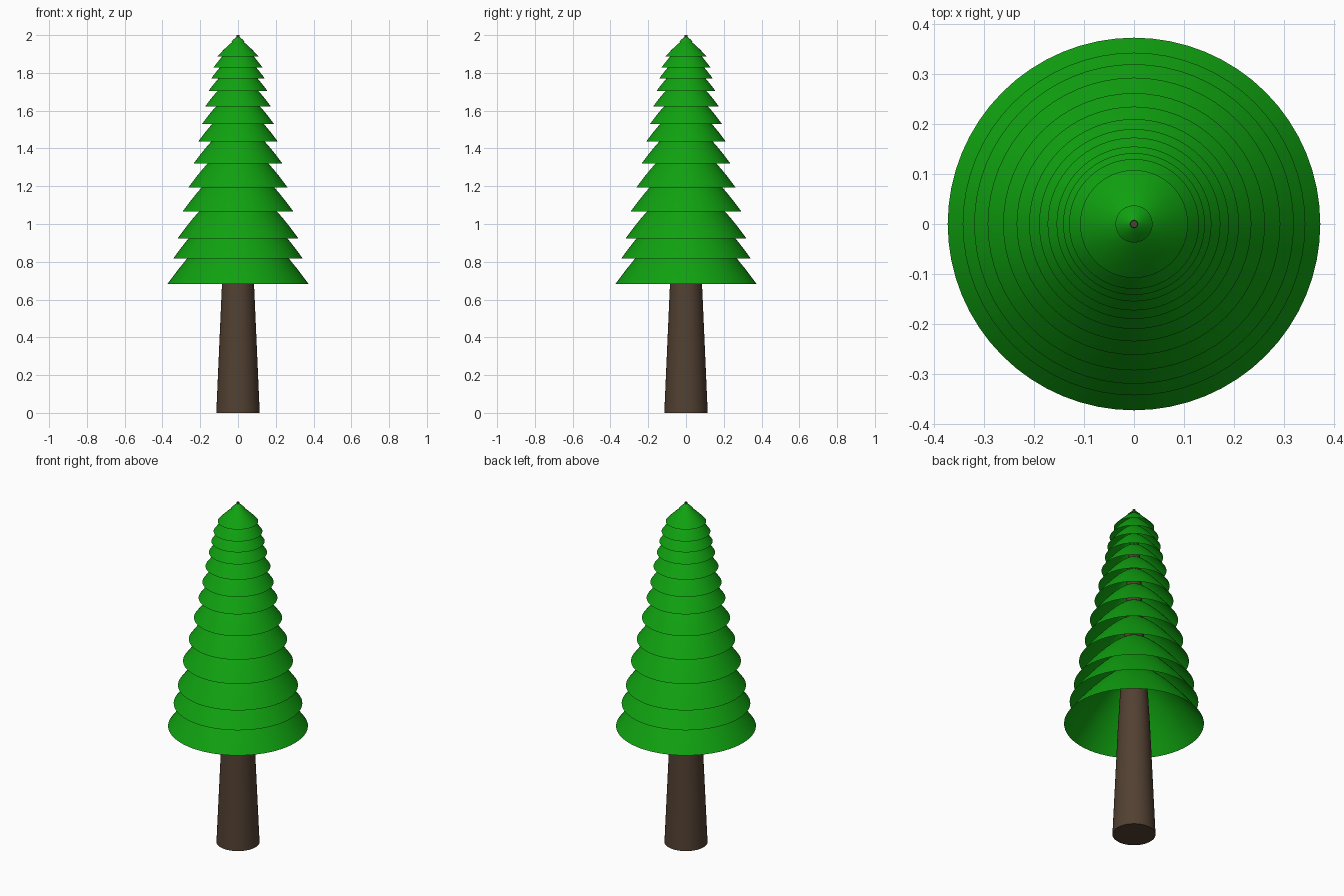
import bpy
import bmesh
import math

cube = bpy.data.objects.get("Cube")
if cube:
    bpy.data.objects.remove(cube, do_unlink=True)


def make_material(name, rgb):
    mat = bpy.data.materials.new(name)
    mat.use_nodes = True
    color = (*rgb, 1.0)
    mat.diffuse_color = color
    mat.node_tree.nodes["Principled BSDF"].inputs["Base Color"].default_value = color
    return mat


def lathe(name, profile, mat, sides=64, cap=False):
    """Revolve (radius, height) points around z, from bottom to top."""
    bm = bmesh.new()
    rings = []
    for r, z in profile:
        if r == 0:
            rings.append([bm.verts.new((0, 0, z))] * sides)
        else:
            rings.append([bm.verts.new((r * math.cos(math.tau * i / sides),
                                        r * math.sin(math.tau * i / sides), z))
                          for i in range(sides)])
    for low, high in zip(rings, rings[1:]):
        for i in range(sides):
            j = (i + 1) % sides
            corners = [low[i], low[j], high[j], high[i]]
            bm.faces.new(list(dict.fromkeys(corners)))
    if cap:
        bm.faces.new(rings[0][::-1])
        bm.faces.new(rings[-1])
    mesh = bpy.data.meshes.new(name)
    bm.to_mesh(mesh)
    bm.free()
    mesh.materials.append(mat)
    obj = bpy.data.objects.new(name, mesh)
    bpy.context.collection.objects.link(obj)
    bpy.ops.object.select_all(action="DESELECT")
    obj.select_set(True)
    bpy.context.view_layer.objects.active = obj
    bpy.ops.object.shade_smooth_by_angle(angle=math.radians(35))
    return obj


green = make_material("needle green", (0.005, 0.36, 0.005))
brown = make_material("bark brown", (0.085, 0.052, 0.032))

# Trunk: tapers all the way up to a fine tip
lathe("trunk", [(0.115, 0), (0.085, 0.68), (0.052, 1.25), (0.03, 1.75), (0.007, 2.0)],
      brown, cap=True)

# Foliage: open, rounded skirts given as (rim height, rim radius)
tiers = [(0.683, 0.373), (0.817, 0.343), (0.923, 0.32), (1.066, 0.293),
         (1.194, 0.262), (1.32, 0.235), (1.437, 0.21), (1.53, 0.19),
         (1.623, 0.173), (1.705, 0.155), (1.77, 0.142), (1.828, 0.13),
         (1.888, 0.108), (1.963, 0.037)]
STEPS = 12
for n, (rim_z, rim_r) in enumerate(tiers, 1):
    near_top = n > len(tiers) - 2
    height = rim_r * (0.86 if near_top else 0.93)
    power = 1.3 if near_top else 1.5
    profile = []
    for k in range(STEPS + 1):
        x = 1 - k / STEPS
        profile.append((rim_r * x, rim_z + height * (1 - x ** power)))
    lathe(f"foliage_tier_{n}", profile, green)
